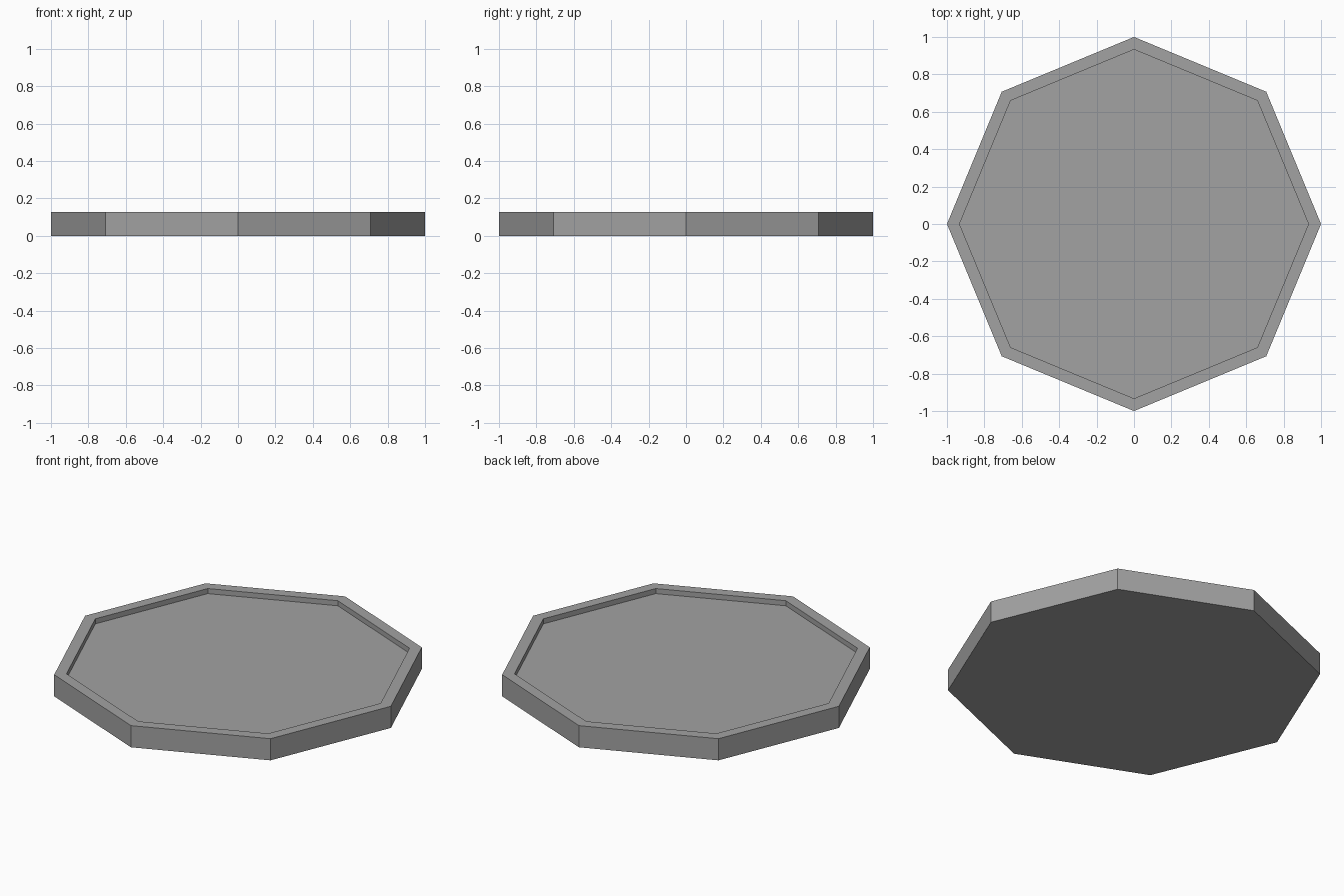
import bpy
import bmesh

cube = bpy.data.objects.get("Cube")
if cube:
    bpy.data.objects.remove(cube, do_unlink=True)

SIDES, RADIUS, HEIGHT = 8, 1.0, 0.128
INNER_RADIUS, RECESS = 0.933, 0.03

# Single flat grey
grey = bpy.data.materials.new("mid_grey")
grey.use_nodes = True
colour = (0.36, 0.36, 0.36, 1)
grey.diffuse_color = colour
grey.node_tree.nodes["Principled BSDF"].inputs["Base Color"].default_value = colour

# Octagonal tray: solid prism with its top inset and pushed down inside a rim
bm = bmesh.new()
bmesh.ops.create_cone(bm, cap_ends=True, segments=SIDES, radius1=RADIUS,
                      radius2=RADIUS, depth=HEIGHT)
bmesh.ops.translate(bm, verts=bm.verts, vec=(0, 0, HEIGHT / 2))
top = max(bm.faces, key=lambda f: f.calc_center_median().z)


def inset_top(scale, drop):
    """Extrude the top face, then scale it in plan and lower it."""
    global top
    result = bmesh.ops.extrude_discrete_faces(bm, faces=[top])
    top = result["faces"][0]
    bmesh.ops.scale(bm, verts=top.verts, vec=(scale, scale, 1))
    bmesh.ops.translate(bm, verts=top.verts, vec=(0, 0, -drop))


inset_top(INNER_RADIUS / RADIUS, 0)  # flat rim
inset_top(1, RECESS)                 # recessed floor
bmesh.ops.recalc_face_normals(bm, faces=bm.faces)

mesh = bpy.data.meshes.new("octagonal_tray")
bm.to_mesh(mesh)
bm.free()
mesh.materials.append(grey)
tray = bpy.data.objects.new("octagonal_tray", mesh)
bpy.context.collection.objects.link(tray)
